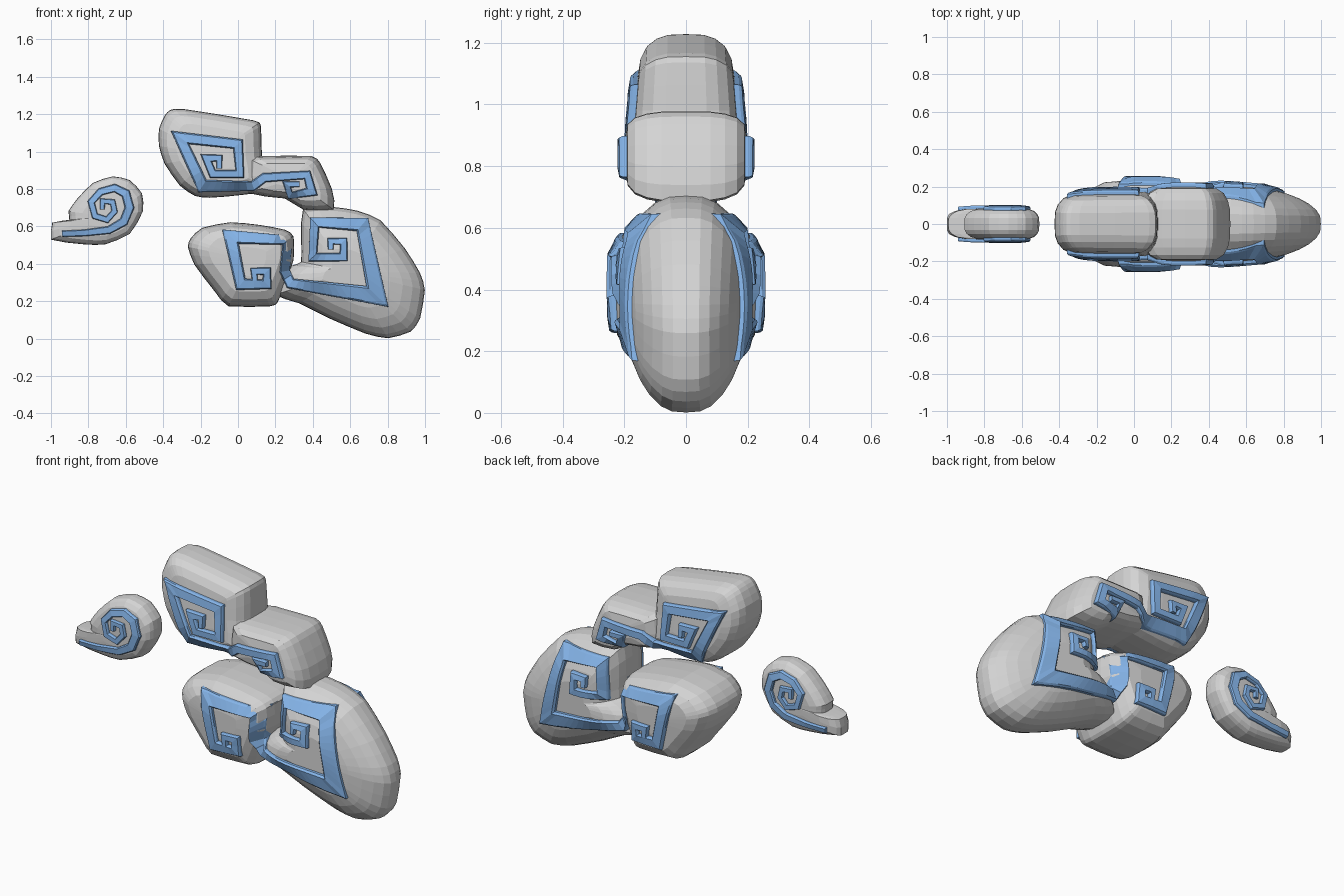
import bpy, bmesh
from mathutils import Vector
from mathutils.bvhtree import BVHTree

if "Cube" in bpy.data.objects:
    bpy.data.objects.remove(bpy.data.objects["Cube"])


def material(name, rgb):
    m = bpy.data.materials.new(name)
    m.diffuse_color = (*rgb, 1)
    m.use_nodes = True
    m.node_tree.nodes["Principled BSDF"].inputs["Base Color"].default_value = m.diffuse_color
    return m


STONE = material("grey stone", (0.66, 0.66, 0.66))
BLUE = material("blue inlay", (0.23, 0.45, 0.80))

# Rings of (scale towards the centre, share of the half depth)
DOMED = [(1, .26), (.95, .46), (.85, .65), (.72, .80), (.55, .92), (.35, 1.0)]
ROUND = [(1, .40), (.95, .64), (.85, .84), (.68, .96), (.35, 1.0)]


def make(name, verts, faces, mat):
    me = bpy.data.meshes.new(name)
    me.from_pydata(verts, [], faces)
    me.materials.append(mat)
    bm = bmesh.new()
    bm.from_mesh(me)
    bmesh.ops.recalc_face_normals(bm, faces=bm.faces)
    bm.to_mesh(me)
    bm.free()
    ob = bpy.data.objects.new(name, me)
    bpy.context.collection.objects.link(ob)
    return ob


def soften(pts):
    """Adds one rounded midpoint per side of the outline."""
    out, n = [], len(pts)
    for i in range(n):
        a, b, c, d = (Vector(pts[(i + k) % n]) for k in (-1, 0, 1, 2))
        m = (b + c) / 2
        out += [b, m + ((b + c) - (a + d)) / 28]
    return out


def stone(name, outline, centre, depth, rings, taper=(0, 0)):
    """Pillow-shaped stone: the x-z outline shrinks towards both flat sides."""
    pts, c, tp = soften(outline), Vector(centre), Vector(taper)
    n = len(pts)
    layers = [(s, -f) for s, f in reversed(rings)] + [(1.01, 0)] + [(s, f) for s, f in rings]
    verts, faces = [], []
    for s, f in layers:
        for p in pts:
            q = c + (p - c) * s
            d = depth * (1 + tp.dot(q - c))
            verts.append((max(-1, min(1, q.x)), f * d, max(0, q.y)))
    for k in range(len(layers) - 1):
        for i in range(n):
            j = (i + 1) % n
            faces.append((k * n + i, k * n + j, (k + 1) * n + j, (k + 1) * n + i))
    verts += [(c.x, -depth, c.y), (c.x, depth, c.y)]
    last = (len(layers) - 1) * n
    for i in range(n):
        j = (i + 1) % n
        faces.append((len(verts) - 2, j, i))
        faces.append((len(verts) - 1, last + i, last + j))
    make(name, verts, faces, STONE)
    return BVHTree.FromPolygons(verts, faces)


def band(name, path, trees, rise=0.025, step=0.035):
    """Raised bevelled strip laid over the stones, on both sides.
    path: (x, z, width)."""
    P = [Vector(p[:2]) for p in path]
    rows = []
    for i, p in enumerate(P):
        a = (p - P[i - 1]).normalized() if i else (P[1] - p).normalized()
        b = (P[i + 1] - p).normalized() if i < len(P) - 1 else a
        na, nb = Vector((-a.y, a.x)), Vector((-b.y, b.x))
        m = (na + nb).normalized()
        rows.append((p, m / max(.55, m.dot(na)), path[i][2] / 2))
    samples = []
    for (p, m, w), (q, k, v) in zip(rows, rows[1:]):
        cnt = max(1, round((q - p).length / step))
        samples += [(p.lerp(q, t / cnt), (m * w).lerp(k * v, t / cnt)) for t in range(cnt)]
    samples.append((rows[-1][0], rows[-1][1] * rows[-1][2]))

    def height(x, z):
        hits = [t.ray_cast(Vector((x, -2, z)), Vector((0, 1, 0)))[0] for t in trees]
        return max([-h.y for h in hits if h], default=None)

    sides = []
    for s in (1, -1):
        hs = []
        for p, m in samples:
            h = height(*(p + m * s))
            if h is None:
                h = height(*p) or (hs[-1] if hs else .08)
            hs.append(h)
        last = len(hs) - 1
        sides.append([(hs[max(0, i - 1)] + 2 * hs[i] + hs[min(last, i + 1)]) / 4
                      for i in range(last + 1)])
    for y, label in ((-1, "front"), (1, "back")):
        verts, faces = [], []
        for i, (p, m) in enumerate(samples):
            for s, e, r in ((1, 1, -.03), (1, .97, rise * .6), (1, .75, rise),
                            (-1, .75, rise), (-1, .97, rise * .6), (-1, 1, -.03)):
                q = p + m * s * e
                h = sides[0 if s > 0 else 1][i]
                verts.append((q.x, y * (h + r), q.y))
        for i in range(len(samples) - 1):
            for k in range(6):
                j = (k + 1) % 6
                faces.append((i * 6 + k, i * 6 + j, i * 6 + 6 + j, i * 6 + 6 + k))
        e = len(verts) - 6
        faces += [tuple(range(6)), tuple(range(e, e + 6))]
        make(f"{name}_{label}", verts, faces, BLUE)


# Stones
pebble = stone("small_tail_stone", [
    (-.99, .62), (-1, .53), (-.82, .505), (-.71, .505), (-.58, .56), (-.51, .68),
    (-.515, .775), (-.58, .845), (-.67, .865), (-.775, .83), (-.855, .75), (-.905, .68),
    (-.90, .635)], (-.68, .65), .083, ROUND)
upper = stone("upper_stone", [
    (-.39, 1.19), (-.36, 1.22), (-.29, 1.225), (.08, 1.165), (.12, 1.135), (.125, .98),
    (.15, .80), (.02, .77), (-.15, .755), (-.23, .765), (-.31, .82), (-.39, .935),
    (-.42, 1.03), (-.42, 1.12)], (-.14, .98), .168, ROUND, (0, -.5))
neck = stone("linking_stone", [
    (.05, .965), (.15, .975), (.39, .975), (.44, .935), (.50, .80), (.51, .69), (.35, .69),
    (.25, .75), (.05, .78)], (.29, .85), .197, ROUND)
rear = stone("rear_stone", [
    (.35, .69), (.51, .70), (.64, .68), (.76, .63), (.89, .48), (.97, .35), (.995, .26),
    (.97, .11), (.92, .04), (.80, .005), (.68, .03), (.49, .11), (.33, .19), (.20, .235),
    (.23, .34), (.29, .39), (.34, .41), (.34, .53)], (.59, .36), .198, DOMED, (-.45, 0))
lower = stone("lower_stone", [
    (-.265, .49), (-.25, .535), (-.19, .59), (-.04, .62), (.12, .605), (.25, .58),
    (.295, .545), (.295, .42), (.25, .29), (.21, .195), (.17, .175), (-.05, .175),
    (-.12, .25), (-.23, .395)], (.07, .42), .232, ROUND)

# Spiral inlays
band("small_spiral", [
    (-.94, .56, .034), (-.82, .565, .036), (-.69, .58, .042), (-.61, .625, .048),
    (-.58, .70, .05), (-.60, .775, .048), (-.66, .805, .042), (-.735, .785, .04),
    (-.785, .73, .036), (-.765, .655, .034), (-.70, .635, .032), (-.66, .68, .032),
    (-.67, .73, .03), (-.725, .735, .027), (-.725, .69, .025)], [pebble], rise=.018)
band("upper_spiral", [
    (-.10, .91, .03), (-.10, .965, .034), (-.17, .965, .042), (-.135, .88, .044),
    (.01, .88, .044), (.0, 1.04, .055), (-.31, 1.075, .068), (-.19, .815, .068),
    (.08, .815, .052), (.14, .86, .05), (.37, .875, .044), (.395, .785, .05),
    (.28, .765, .034), (.26, .825, .034), (.33, .825, .03)], [upper, neck])
band("lower_spiral", [
    (.495, .475, .03), (.495, .52, .034), (.565, .52, .038), (.565, .435, .044),
    (.40, .435, .045), (.41, .62, .052), (.665, .61, .075), (.745, .225, .095),
    (.28, .295, .055), (.25, .36, .055), (.265, .525, .052), (-.04, .545, .072),
    (.015, .29, .062), (.155, .29, .05), (.155, .36, .042), (.085, .36, .036),
    (.09, .31, .03)], [rear, lower])
